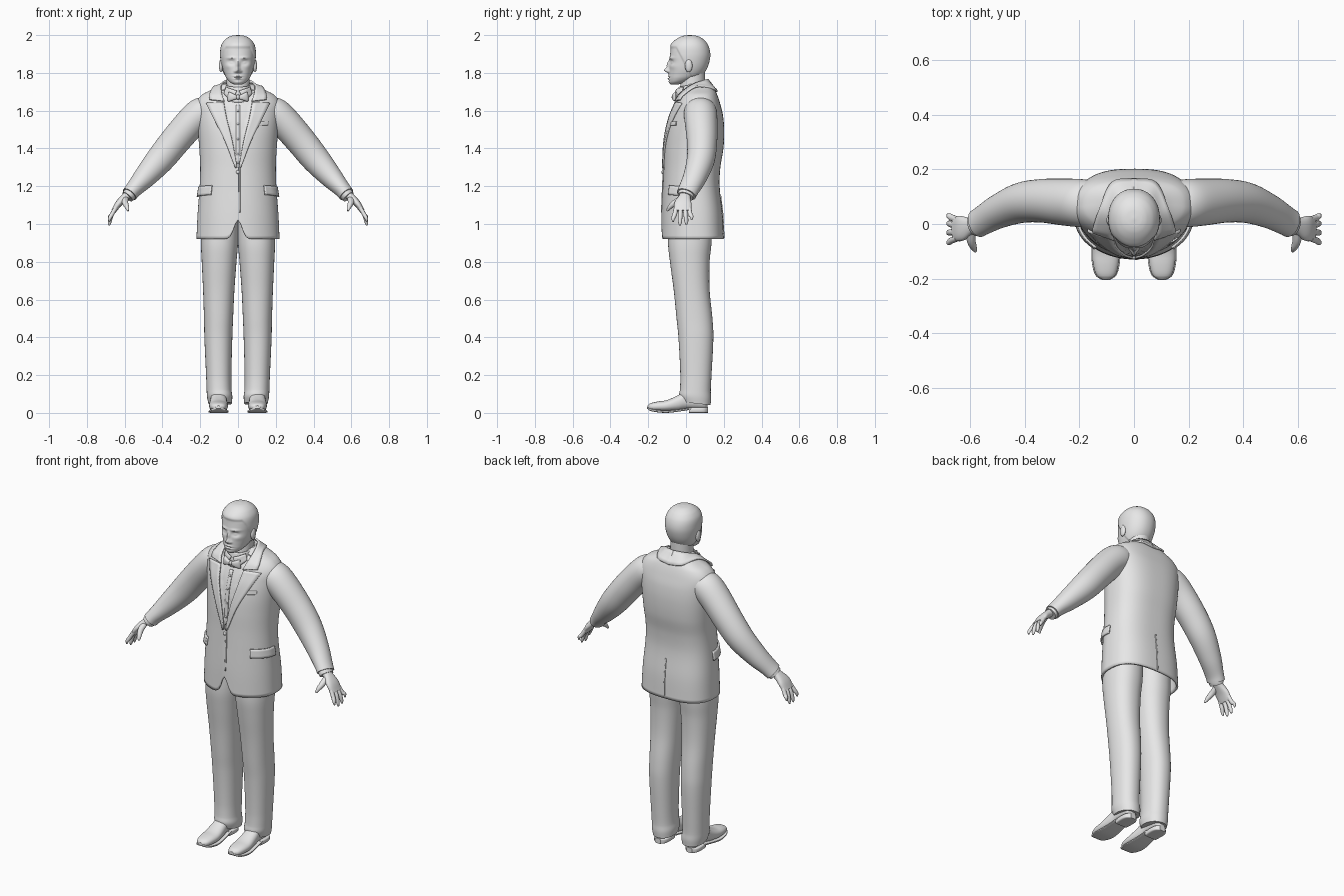
import bpy, bmesh, math
from mathutils import Vector

default = bpy.data.objects.get("Cube")
if default:
    bpy.data.objects.remove(default, do_unlink=True)

grey = bpy.data.materials.new("light_grey")
grey.use_nodes = True
grey.diffuse_color = (0.8, 0.8, 0.8, 1)
grey.node_tree.nodes["Principled BSDF"].inputs["Base Color"].default_value = grey.diffuse_color
parts = []


def sample(rows, key):
    """Smooth interpolation of rows, whose first entry is the key."""
    i = 0
    while i < len(rows) - 2 and key > rows[i + 1][0]:
        i += 1
    p, q = rows[i], rows[i + 1]
    before, after = rows[max(i - 1, 0)], rows[min(i + 2, len(rows) - 1)]
    h = q[0] - p[0]
    t = (key - p[0]) / h
    out = []
    for j in range(1, len(p)):
        m = (q[j] - before[j]) / (q[0] - before[0]) * h
        n = (after[j] - p[j]) / (after[0] - p[0]) * h
        out.append(p[j] * (1 + 2 * t) * (1 - t) ** 2 + m * t * (1 - t) ** 2
                   + q[j] * t * t * (3 - 2 * t) + n * t * t * (t - 1))
    return out


def spread(rows, steps):
    """Keys spaced evenly inside every span."""
    keys = [a[0] + (b[0] - a[0]) * s / steps for a, b in zip(rows, rows[1:]) for s in range(steps)]
    return keys + [rows[-1][0]]


def ring(centre, u, v, a, b, power=2, power_back=None, count=32):
    points = []
    for k in range(count):
        c, s = math.cos(math.tau * k / count), math.sin(math.tau * k / count)
        e = 2 / (power_back if power_back and s > 0 else power)
        points.append(Vector(centre) + u * (a * math.copysign(abs(c) ** e, c))
                      + v * (b * math.copysign(abs(s) ** e, s)))
    return points


def skin(name, rings, closed=True, caps=(True, True), mirror=False, thick=0, offset=0, shape=None):
    """Joins rows of points into a surface."""
    bm = bmesh.new()
    grid = [[bm.verts.new(shape(p) if shape else p) for p in r] for r in rings]
    count = len(grid[0])
    for low, high in zip(grid, grid[1:]):
        for k in range(count if closed else count - 1):
            n = (k + 1) % count
            bm.faces.new((low[k], low[n], high[n], high[k]))
    if closed:
        for cap, r in zip(caps, (grid[0], grid[-1])):
            if cap:
                bm.faces.new(r)
    bmesh.ops.recalc_face_normals(bm, faces=bm.faces)
    mesh = bpy.data.meshes.new(name)
    bm.to_mesh(mesh)
    bm.free()
    obj = bpy.data.objects.new(name, mesh)
    bpy.context.collection.objects.link(obj)
    return finish(obj, name, mirror, thick, offset)


def finish(obj, name, mirror=False, thick=0, offset=0):
    obj.name = name
    obj.data.materials.append(grey)
    if thick:
        mod = obj.modifiers.new("thickness", 'SOLIDIFY')
        mod.thickness, mod.offset = thick, offset
    if mirror:
        obj.modifiers.new("other_side", 'MIRROR')
    parts.append(obj)
    return obj


X, Y, Z = Vector((1, 0, 0)), Vector((0, 1, 0)), Vector((0, 0, 1))


def stack(name, rows, steps=5, power=2, power_back=None, count=32, **options):
    """Upright loft; rows are height, centre x, half width, front y, back y."""
    rings = []
    for z in spread(rows, steps):
        cx, a, f, b = sample(rows, z)
        rings.append(ring((cx, (f + b) / 2, z), X, Y, max(a, .002), (b - f) / 2, power, power_back, count))
    return skin(name, rings, **options)


def shoe_part(name, rows, power):
    """Loft along y; rows are y, half width, bottom, top."""
    rings = []
    for y in spread(rows, 4):
        a, low, top = sample(rows, y)
        rings.append(ring((.103, y, (low + top) / 2), X, Z, a, (top - low) / 2, power))
    skin(name, rings, mirror=True)


def tube(name, points, steps=6, count=24, power=2, mirror=True):
    """Tapered limb; points are x, y, z, radius along y, other radius."""
    rows = [(i, *p) for i, p in enumerate(points)]
    data = [sample(rows, k) for k in spread(rows, steps)]
    rings = []
    for i, d in enumerate(data):
        way = (Vector(data[min(i + 1, len(data) - 1)][:3]) - Vector(data[max(i - 1, 0)][:3])).normalized()
        u = (Y - way * way.dot(Y)).normalized()
        rings.append(ring(d[:3], u, way.cross(u), d[3], d[4], power, None, count))
    return skin(name, rings, mirror=mirror)


def strip(name, inner, outer, thick=.009, mirror=True, steps=6):
    """Thin cloth plate between two edges."""
    a, b = ([(i, *p) for i, p in enumerate(edge)] for edge in (inner, outer))
    rows = []
    for k in spread(a, steps):
        p, q = Vector(sample(a, k)), Vector(sample(b, k))
        rows.append([p.lerp(q, t / 4) for t in range(5)])
    return skin(name, rows, closed=False, mirror=mirror, thick=thick)


def ball(name, place, size, mirror=False):
    bpy.ops.mesh.primitive_uv_sphere_add(segments=20, ring_count=12, location=(0, 0, 0))
    obj = bpy.context.object
    for v in obj.data.vertices:
        v.co = Vector([c * s + p for c, s, p in zip(v.co, size, place)])
    return finish(obj, name, mirror)


# Jacket body with a recessed shirt opening and rounded front hem
torso = [(.92, 0, .22, -.13, .2), (1.05, 0, .214, -.128, .194), (1.2, 0, .203, -.122, .178),
         (1.3, 0, .2, -.118, .182), (1.4, 0, .205, -.115, .198), (1.5, 0, .213, -.105, .202),
         (1.58, 0, .22, -.085, .195), (1.64, 0, .222, -.06, .18), (1.685, 0, .19, -.035, .165),
         (1.715, 0, .13, -.01, .15), (1.74, 0, .085, 0, .13)]


def jacket_shape(p):
    if p.y < 0:
        if p.z > 1.3 and abs(p.x) < .22 * (p.z - 1.3):
            p.y += .008
        if p.z < 1.22:
            p.z += .1 * math.exp(-(p.x / .03) ** 2) * (1.22 - p.z) / .3
    return p


stack("jacket", torso, 7, 2, 2.7, 96, caps=(False, True), thick=.012, offset=-1, shape=jacket_shape)


def front(x, z, lift=.005):
    """Point lying on the jacket front."""
    cx, a, f, b = sample(torso, z)
    return Vector((x, (f + b) / 2 - (b - f) / 2 * math.sqrt(max(0, 1 - (x / a) ** 2)) - lift, z))


# Lapels, collar, front edge, pockets and vent
strip("lapels", [front(*p) for p in ((.004, 1.3), (.03, 1.44), (.06, 1.56), (.075, 1.645))],
      [front(*p) for p in ((.014, 1.295), (.07, 1.44), (.13, 1.56), (.17, 1.64))])
strip("jacket_collar",
      [(0, .115, 1.765), (.06, .095, 1.76), (.088, .03, 1.735), (.085, -.03, 1.69), (.072, -.058, 1.65)],
      [(0, .165, 1.7), (.08, .152, 1.712), (.125, .06, 1.728), (.15, -.012, 1.685), (.15, -.032, 1.658)])
strip("jacket_front_edge", [front(.004, z, .002) for z in (1.06, 1.18, 1.3)],
      [front(.012, z, .002) for z in (1.06, 1.18, 1.3)], .006, False)
ball("jacket_button", front(0, 1.275), (.01, .006, .01))
strip("breast_pocket", [front(x, 1.535 + x / 20, .003) for x in (.1, .13, .16)],
      [front(x, 1.515 + x / 20, .003) for x in (.1, .13, .16)], .006, False)


def side_point(degrees, z, lift):
    cx, a, f, b = sample(torso, z)
    t = math.radians(degrees)
    return Vector(((a + lift) * math.cos(t), (f + b) / 2 + ((b - f) / 2 + lift) * math.sin(t), z))


turns = (-48, -30, -12, 6)
strip("pocket_flaps", [side_point(d, 1.195 - d / 5000, .004) for d in turns],
      [side_point(d, 1.145 - d / 5000, .009) for d in turns])
strip("back_vent", [(0, sample(torso, z)[3] + .001, z) for z in (.925, 1.04, 1.15)],
      [(.006, sample(torso, z)[3] + .001, z) for z in (.925, 1.04, 1.15)], .006, False)

# Shirt details and bow tie
heights = (1.32, 1.44, 1.54, 1.63)
strip("shirt_placket", [front(-.01, z, -.006) for z in heights], [front(.01, z, -.006) for z in heights], .005, False)
for z in (1.37, 1.45, 1.53, 1.6):
    ball("shirt_button", front(0, z, -.003), (.006, .005, .006))
stack("shirt_collar", [(1.66, 0, .076, -.052, .115), (1.7, 0, .07, -.046, .108), (1.738, 0, .066, -.036, .106)],
      caps=(False, False), thick=.006,
      shape=lambda p: Vector((p.x, p.y, p.z + .2 * (p.y - .03))))
strip("collar_wings", [(.006, -.053, 1.705), (.035, -.046, 1.715), (.062, -.015, 1.725)],
      [(.02, -.06, 1.675), (.05, -.05, 1.668), (.075, -.02, 1.69)], .006)
tube("bow_tie", [(.004, -.063, 1.672, .006, .01), (.02, -.064, 1.672, .011, .015),
                 (.042, -.058, 1.673, .011, .024), (.053, -.052, 1.674, .005, .024)], power=2.6)
ball("bow_tie_knot", (0, -.066, 1.672), (.011, .01, .013))

# Sleeves, cuffs and cuff buttons
tube("sleeves", [(.165, .075, 1.6, .085, .078), (.2, .077, 1.58, .088, .086), (.252, .08, 1.533, .086, .083),
                 (.335, .085, 1.437, .08, .08), (.412, .078, 1.342, .074, .075), (.492, .048, 1.25, .063, .06),
                 (.55, .016, 1.186, .055, .045), (.574, .002, 1.157, .053, .042)], count=40)
tube("shirt_cuffs", [(.56, .008, 1.172, .044, .036), (.576, 0, 1.154, .044, .036), (.585, -.004, 1.144, .042, .034)])
for i in range(4):
    ball("cuff_button", (.52 + .012 * i, .087 - .008 * i, 1.215 - .014 * i), (.006, .006, .006), True)

# Hands
tube("palms", [(.565, 0, 1.168, .028, .022), (.597, -.007, 1.142, .031, .021),
               (.632, -.016, 1.108, .046, .018), (.658, -.017, 1.068, .044, .013)], power=2.4)
for label, base, tip, low in (("index", -.052, -.068, 1.012), ("middle", -.028, -.032, .992),
                              ("ring", -.005, .002, .995), ("little", .016, .03, 1.022)):
    mid = (base + tip) / 2
    tube(label + "_fingers", [(.648, base, 1.085, .012, .011), (.668, mid, 1.05, .012, .011),
                              (.679, tip, low + .018, .01, .009), (.682, tip, low, .004, .004)], 4, 14)
tube("thumbs", [(.598, -.026, 1.135, .014, .018), (.597, -.06, 1.112, .016, .016),
                (.588, -.085, 1.09, .012, .012), (.581, -.1, 1.07, .006, .005)], 4, 16)

# Trousers
stack("trouser_legs",
      [(.05, .095, .062, -.022, .13), (.085, .097, .067, -.036, .133), (.12, .1, .066, -.032, .131),
       (.2, .102, .067, -.03, .135), (.4, .104, .074, -.04, .145), (.5, .103, .077, -.05, .14),
       (.65, .102, .083, -.065, .125), (.8, .1, .092, -.085, .125), (.9, .098, .098, -.095, .135),
       (1.05, .095, .095, -.09, .14)], 5, 2.2, count=48, mirror=True,
      shape=lambda p: p + Z * (.15 * (.05 - p.y) * max(0, 1 - p.z / .2)))

# Shoes with soles and heels
shoe_part("shoe_uppers", [(-.204, .012, .024, .038), (-.19, .033, .014, .05), (-.15, .046, .009, .06),
                          (-.1, .05, .008, .068), (-.04, .045, .012, .095), (0, .041, .02, .12),
                          (.06, .04, .02, .12), (.1, .034, .02, .1), (.113, .016, .024, .075)], 2.3)
shoe_part("shoe_soles", [(-.206, .014, .022, .032), (-.19, .037, .011, .023), (-.15, .05, .003, .016),
                         (-.1, .053, 0, .013), (-.03, .046, .008, .02), (.03, .041, .018, .03)], 5)
shoe_part("shoe_heels", [(.015, .04, 0, .03), (.07, .043, 0, .03), (.1, .036, 0, .03), (.117, .018, 0, .03)], 5)

# Neck
stack("neck", [(1.6, 0, .066, -.04, .1), (1.7, 0, .062, -.034, .1), (1.77, 0, .061, -.025, .1),
               (1.82, 0, .062, -.02, .1)])

# Head: face features are soft bumps given as x, z, width, height, amount
features = [(0, 1.814, .011, .012, .026), (0, 1.843, .009, .022, .014), (.014, 1.808, .008, .007, .008),
            (.036, 1.856, .018, .012, -.01), (.036, 1.855, .011, .006, .006), (.035, 1.879, .025, .007, .006),
            (0, 1.783, .02, .005, .006), (0, 1.776, .024, .003, -.004), (0, 1.769, .017, .005, .007),
            (0, 1.75, .02, .011, .005), (.055, 1.835, .02, .015, .004), (.01, 1.95, .045, .02, .006)]


def head_shape(p):
    out = p.copy()
    if p.y < 0:
        for x, z, w, h, amount in features:
            out.y -= amount * math.exp(-((abs(p.x) - x) / w) ** 2 - ((p.z - z) / h) ** 2)
    fall = min(1, max(0, (p.y + .05) / .08))
    cover = min(1, max(0, (p.z - 1.93 + .15 * fall) / .008))
    return out + (p - Vector((0, .02, 1.87))).normalized() * .005 * cover


stack("head", [(1.738, 0, .02, -.078, -.04), (1.75, 0, .042, -.086, 0), (1.77, 0, .06, -.09, .05),
               (1.79, 0, .07, -.09, .082), (1.82, 0, .08, -.089, .104), (1.86, 0, .087, -.087, .119),
               (1.9, 0, .09, -.084, .124), (1.94, 0, .086, -.075, .115), (1.968, 0, .07, -.055, .096),
               (1.984, 0, .05, -.033, .074), (1.992, 0, .03, -.01, .052), (1.995, 0, .004, .016, .024)],
      9, 2.15, count=128, shape=head_shape)
ball("ears", (.09, .014, 1.838), (.011, .02, .034), True)

# Smooth shading with crisp cloth edges
bpy.ops.object.select_all(action='DESELECT')
for obj in parts:
    obj.select_set(True)
bpy.context.view_layer.objects.active = parts[0]
bpy.ops.object.shade_smooth_by_angle(angle=math.radians(40))
